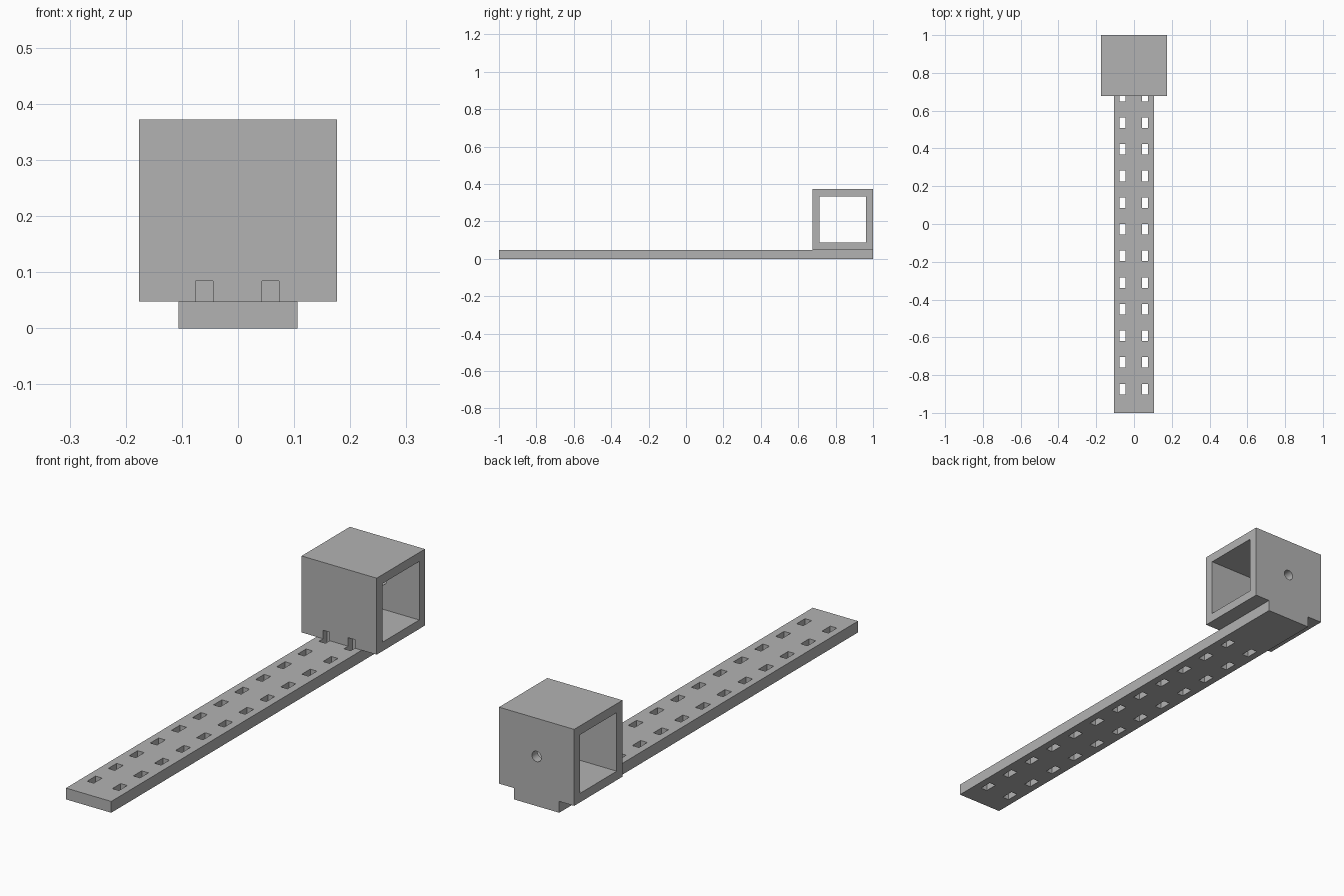
import bpy
import math

cube = bpy.data.objects.get("Cube")
if cube:
    bpy.data.objects.remove(cube, do_unlink=True)

grey = bpy.data.materials.new("plain grey")
grey.use_nodes = True
grey.diffuse_color = (0.45, 0.45, 0.45, 1)
grey.node_tree.nodes["Principled BSDF"].inputs["Base Color"].default_value = grey.diffuse_color


def box(name, x, y, z):
    """Box from (low, high) ranges on each axis."""
    spans = (x, y, z)
    bpy.ops.mesh.primitive_cube_add(size=1, location=[(a + b) / 2 for a, b in spans])
    obj = bpy.context.object
    obj.name = name
    obj.scale = [b - a for a, b in spans]
    bpy.ops.object.transform_apply(location=True, rotation=True, scale=True)
    obj.data.materials.append(grey)
    return obj


def combine(target, tool, operation):
    """Apply a boolean and remove the tool object."""
    tool.hide_render = True
    mod = target.modifiers.new(operation.lower(), "BOOLEAN")
    mod.operation = operation
    mod.solver = "EXACT"
    mod.object = tool
    bpy.context.view_layer.objects.active = target
    bpy.ops.object.modifier_apply(modifier=mod.name)
    bpy.data.objects.remove(tool, do_unlink=True)


STRIP_TOP = 0.048
BACK = 1.0
FRONT = 0.677
TOP = 0.372
WALL = 0.038

# Flat strip and the square tube at its back end
arm = box("slotted_arm_with_tube", (-0.106, 0.106), (-1, BACK), (0, STRIP_TOP))
tube = box("tube", (-0.176, 0.176), (FRONT, BACK), (STRIP_TOP, TOP))
opening = box("tube_opening", (-0.3, 0.3), (FRONT + WALL, BACK - WALL),
              (STRIP_TOP + WALL, TOP - WALL))
combine(tube, opening, "DIFFERENCE")

# Round screw hole through the back wall
bpy.ops.mesh.primitive_cylinder_add(
    vertices=32, radius=0.022, depth=0.12, rotation=(math.pi / 2, 0, 0),
    location=(0, BACK - WALL / 2, (STRIP_TOP + TOP) / 2))
screw_hole = bpy.context.object
screw_hole.data.materials.append(grey)
combine(tube, screw_hole, "DIFFERENCE")
combine(arm, tube, "UNION")

# Two rows of slots; the last pair also notches the tube's front wall
for row in range(12):
    y = -0.874 + row * 0.141
    for x in (-0.06, 0.058):
        slot = box("slot", (x - 0.0155, x + 0.0155), (y - 0.028, y + 0.028), (-0.05, 0.084))
        combine(arm, slot, "DIFFERENCE")

bpy.ops.object.select_all(action="DESELECT")
arm.select_set(True)
bpy.context.view_layer.objects.active = arm
bpy.ops.object.shade_smooth_by_angle(angle=math.radians(30))
